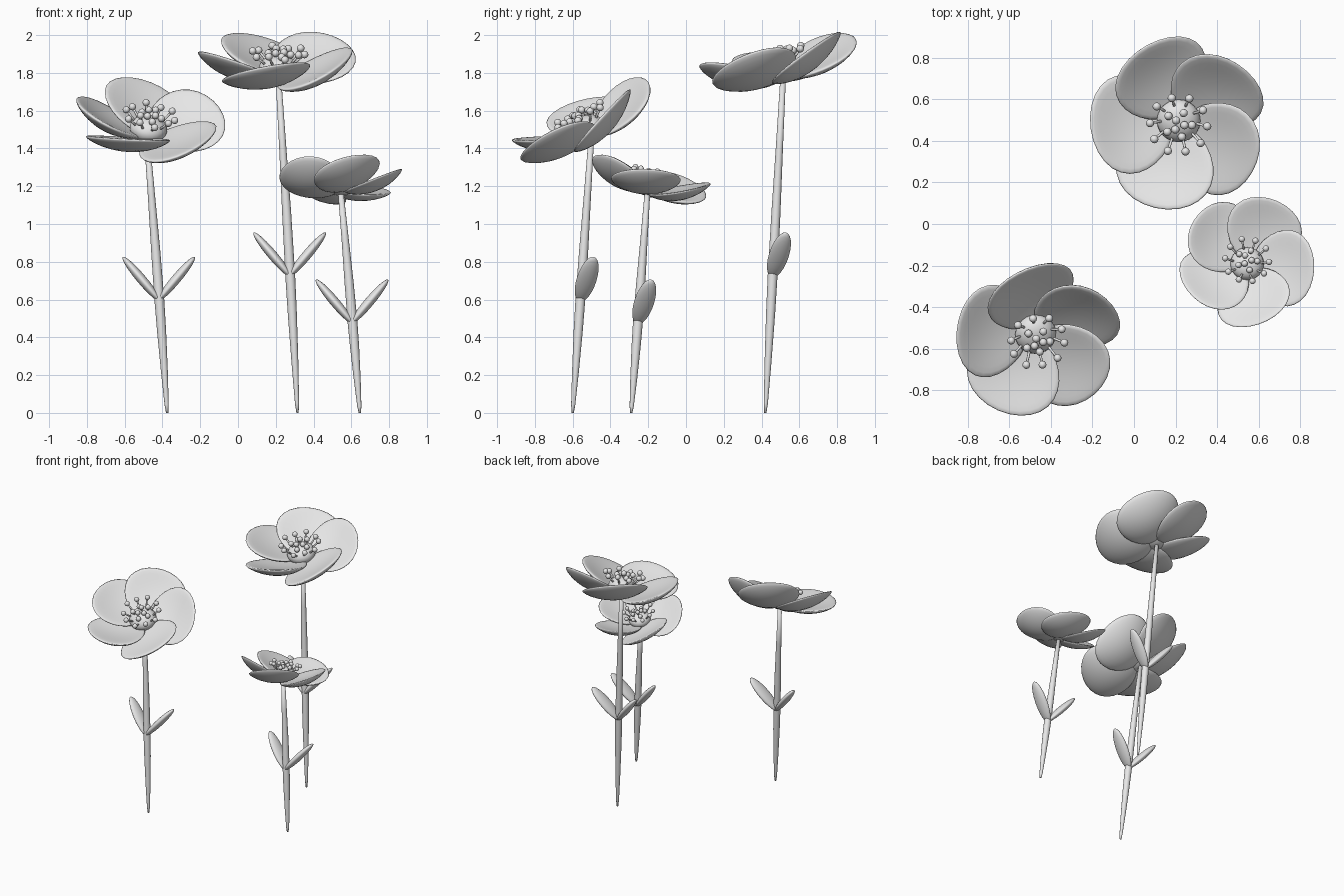
import bpy, bmesh
from math import radians, sin, cos, tau
from mathutils import Matrix, Vector

cube = bpy.data.objects.get("Cube")
if cube:
    bpy.data.objects.remove(cube, do_unlink=True)

grey = bpy.data.materials.new("light_grey")
grey.use_nodes = True
grey.diffuse_color = (0.8, 0.8, 0.8, 1)
grey.node_tree.nodes["Principled BSDF"].inputs["Base Color"].default_value = (0.8, 0.8, 0.8, 1)


def finish(name, bm, matrix=None):
    """Turn a bmesh into a smooth shaded object."""
    if matrix:
        bm.transform(matrix)
    bmesh.ops.recalc_face_normals(bm, faces=bm.faces)
    for f in bm.faces:
        f.smooth = True
    mesh = bpy.data.meshes.new(name)
    bm.to_mesh(mesh)
    bm.free()
    mesh.materials.append(grey)
    bpy.context.collection.objects.link(bpy.data.objects.new(name, mesh))


def ball(bm, centre, radii, u=24, v=12):
    m = Matrix.Translation(centre) @ Matrix.Diagonal((*radii, 1))
    return bmesh.ops.create_uvsphere(bm, u_segments=u, v_segments=v, radius=1, matrix=m)["verts"]


def tube(bm, path, sides=12):
    """Loft rings through (point, radius) pairs and cap both ends."""
    rings = []
    axis = Vector(path[-1][0]) - Vector(path[0][0])
    turn = Vector((0, 0, 1)).rotation_difference(axis).to_matrix()
    for p, r in path:
        rings.append([bm.verts.new(Vector(p) + turn @ Vector((r * cos(tau * i / sides), r * sin(tau * i / sides), 0)))
                      for i in range(sides)])
    for a, b in zip(rings, rings[1:]):
        for i in range(sides):
            j = (i + 1) % sides
            bm.faces.new((a[i], a[j], b[j], b[i]))
    bm.faces.new(rings[0][::-1])
    bm.faces.new(rings[-1])


def make_stem(tag, base, top):
    # Tapered stalk, widest where the leaves join
    base, top = Vector(base), Vector(top)
    shape = [(0, 0.006), (0.03, 0.011), (0.15, 0.018), (0.3, 0.024),
             (0.415, 0.026), (0.6, 0.024), (0.8, 0.019), (1, 0.015)]
    path = []
    for t, r in shape:
        p = base.lerp(top, t)
        p.x += 0.012 * t * (1 - t)
        path.append((p, r))
    bm = bmesh.new()
    tube(bm, path, 16)
    finish(tag + "_stem", bm)
    return base.lerp(top, 0.415)


def make_leaves(tag, joint):
    for side, name in ((-1, "right"), (1, "left")):
        along = Vector((side * 0.19, 0.07, 0.225)).normalized()
        across = Vector((0, 1, 0))
        across = (across - along * across.dot(along)).normalized()
        up = along.cross(across)
        frame = Matrix((along, across, up)).transposed().to_4x4()
        bm = bmesh.new()
        ball(bm, (0.145, 0, 0), (0.16, 0.053, 0.025))
        finish(f"{tag}_{name}_leaf", bm, Matrix.Translation(joint) @ frame)


def make_petals(tag, head, start):
    # Overlapping cupped petals, each with its counterclockwise edge raised
    for i in range(5):
        bm = bmesh.new()
        for v in ball(bm, (0, 0, 0), (1, 1, 1), 28, 14):
            x, y, z = v.co
            v.co = (0.213 * x, 0.238 * y * (1 + 0.12 * x), 0.03 * z + 0.045 * (x * x + y * y) - 0.035)
        place = (Matrix.Rotation(radians(start + 72 * i), 4, "Z")
                 @ Matrix.Rotation(radians(-20), 4, "Y")
                 @ Matrix.Rotation(radians(15), 4, "X")
                 @ Matrix.Translation((0.242, 0, 0)))
        finish(f"{tag}_petal_{i + 1}", bm, head @ place)


def make_centre(tag, head):
    bm = bmesh.new()
    ball(bm, (0, 0, 0.07), (0.105, 0.105, 0.072))
    finish(tag + "_core", bm, head)

    # Rings of stamens: count, foot radius, foot height, tip radius, tip height
    bm = bmesh.new()
    rings = [(10, 0.07, 0.09, 0.138, 0.148), (5, 0.05, 0.11, 0.064, 0.146), (3, 0.02, 0.12, 0.028, 0.158)]
    for count, r0, z0, r1, z1 in rings:
        for i in range(count):
            a = tau * i / count - 0.07
            d = Vector((cos(a), sin(a), 0))
            foot = d * r0 + Vector((0, 0, z0))
            tip = d * r1 + Vector((0, 0, z1 + 0.015 * (i % 2)))
            tube(bm, [(foot, 0.007), (tip, 0.006)], 8)
            ball(bm, tip, (0.02, 0.02, 0.02), 12, 8)
    finish(tag + "_stamens", bm, head)


# Name, stem foot, flower head, size, tilt to the front, lean to the left, first petal angle
flowers = [
    ("right_flower", (-0.375, -0.6, 0), (-0.482, -0.502, 1.445), 0.95, 26, 8, 245),
    ("tall_flower", (0.315, 0.42, 0), (0.215, 0.513, 1.755), 1.0, 13, 0, 255),
    ("left_flower", (0.645, -0.29, 0), (0.545, -0.205, 1.155), 0.77, -15, 0, 280),
]
for tag, foot, top, size, tilt, lean, start in flowers:
    head = (Matrix.Translation(top) @ Matrix.Rotation(radians(lean), 4, "Y")
            @ Matrix.Rotation(radians(tilt), 4, "X") @ Matrix.Scale(size, 4))
    joint = make_stem(tag, foot, top)
    make_leaves(tag, joint)
    make_petals(tag, head, start)
    make_centre(tag, head)
